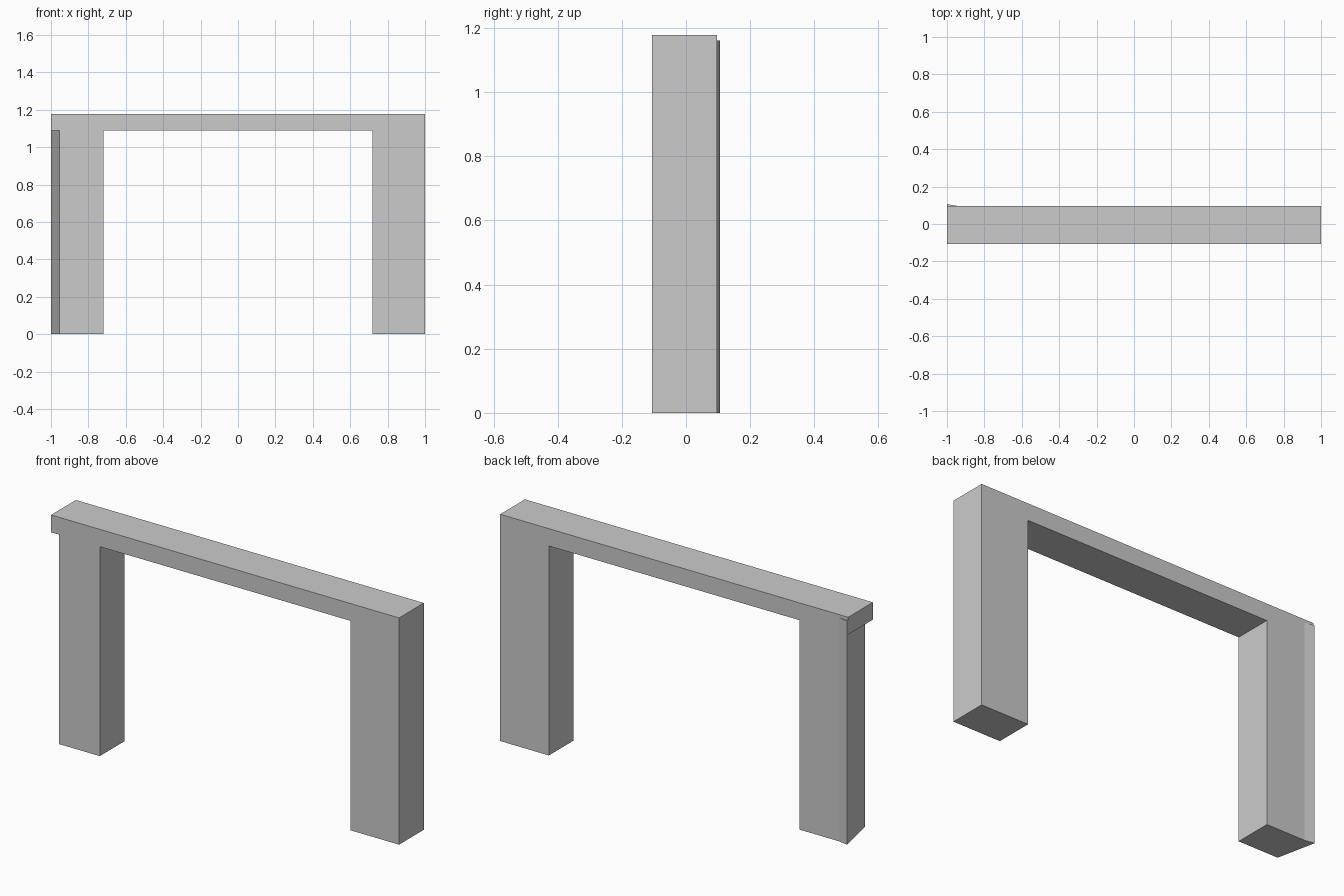
import bpy, bmesh

if "Cube" in bpy.data.objects:
    bpy.data.objects.remove(bpy.data.objects["Cube"])


def prism(name, base, direction):
    """Extrude a flat outline along a direction into a solid."""
    bm = bmesh.new()
    face = bm.faces.new([bm.verts.new(p) for p in base])
    result = bmesh.ops.extrude_face_region(bm, geom=[face], use_keep_orig=True)
    moved = [g for g in result["geom"] if isinstance(g, bmesh.types.BMVert)]
    bmesh.ops.translate(bm, verts=moved, vec=direction)
    bmesh.ops.recalc_face_normals(bm, faces=bm.faces)
    mesh = bpy.data.meshes.new(name)
    bm.to_mesh(mesh)
    bm.free()
    obj = bpy.data.objects.new(name, mesh)
    bpy.context.collection.objects.link(obj)
    return obj


FRONT, BACK = -0.106, 0.097
TOP, UNDER = 1.178, 1.088

# Beam and both legs as one outline; the left leg is set in under the beam
outline = [(-1, TOP), (-1, UNDER), (-0.955, UNDER), (-0.955, 0),
           (-0.72, 0), (-0.72, UNDER), (0.72, UNDER), (0.72, 0),
           (1, 0), (1, TOP)]
prism("portal_frame", [(x, FRONT, z) for x, z in outline],
      (0, BACK - FRONT, 0))

# Slanted outer side of the left leg, poking slightly out of the back
section = [(-0.955, FRONT), (-0.946, BACK), (-1, 0.106)]
prism("left_leg_slanted_side", [(x, y, 0) for x, y in section],
      (0, 0, 1.161))
